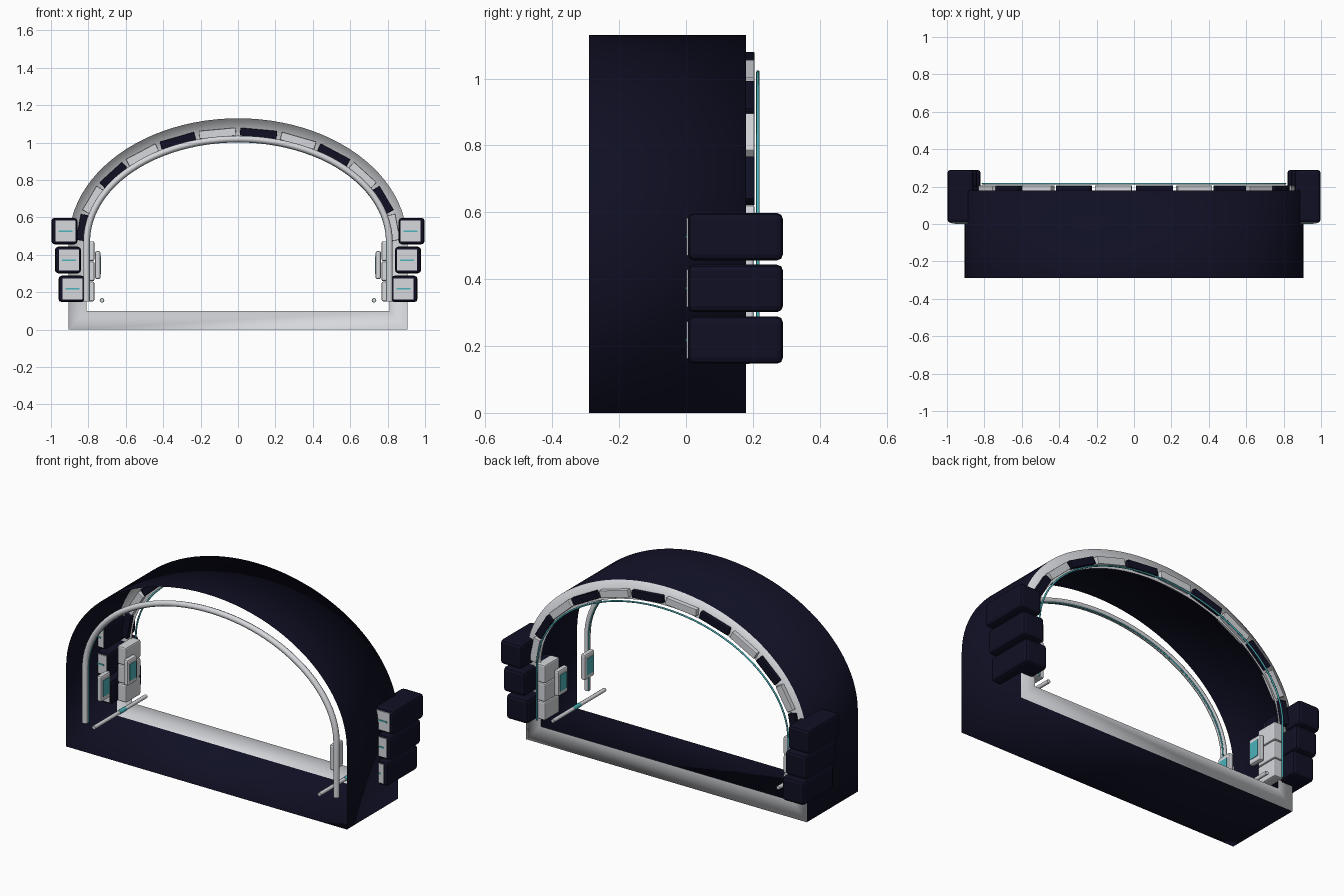
import bpy, bmesh, math
from mathutils import Matrix

cube = bpy.data.objects.get("Cube")
if cube:
    bpy.data.objects.remove(cube, do_unlink=True)


def material(name, color):
    m = bpy.data.materials.new(name)
    m.use_nodes = True
    m.diffuse_color = (*color, 1)
    m.node_tree.nodes["Principled BSDF"].inputs["Base Color"].default_value = (*color, 1)
    return m


navy = material("dark navy", (0.005, 0.005, 0.018))
grey = material("light grey", (0.68, 0.69, 0.72))
teal = material("teal glow", (0.07, 0.45, 0.5))

SPRING = 0.47      # height where the arch starts to curve
BACK, FRONT = 0.18, -0.29


def arch(rx, rz, bottom, steps=48):
    """Points (x, z) from the right foot over the top to the left foot."""
    pts = [(rx, bottom)]
    for i in range(steps + 1):
        a = math.pi * i / steps
        pts.append((rx * math.cos(a), SPRING + rz * math.sin(a)))
    return pts + [(-rx, bottom)]


def finish(name, bm, mats):
    me = bpy.data.meshes.new(name)
    bm.to_mesh(me)
    bm.free()
    for m in mats:
        me.materials.append(m)
    ob = bpy.data.objects.new(name, me)
    bpy.context.collection.objects.link(ob)
    return ob


def box(name, center, size, mat, bevel=0.0, turn=0.0):
    bm = bmesh.new()
    bmesh.ops.create_cube(bm, size=1)
    bmesh.ops.scale(bm, vec=size, verts=bm.verts)
    if bevel:
        bmesh.ops.bevel(bm, geom=bm.edges[:], offset=bevel, segments=2,
                        profile=0.5, affect='EDGES')
    bm.transform(Matrix.Translation(center) @ Matrix.Rotation(turn, 4, 'Y'))
    return finish(name, bm, [mat])


def tube(name, pts, radius, mat):
    cu = bpy.data.curves.new(name, 'CURVE')
    cu.dimensions = '3D'
    cu.bevel_depth = radius
    cu.bevel_resolution = 2
    cu.use_fill_caps = True
    sp = cu.splines.new('POLY')
    sp.points.add(len(pts) - 1)
    for p, co in zip(sp.points, pts):
        p.co = (*co, 1)
    cu.materials.append(mat)
    ob = bpy.data.objects.new(name, cu)
    bpy.context.collection.objects.link(ob)
    return ob


# Open-fronted shell with a light rim closing the back edge
bm = bmesh.new()
outer = arch(0.905, 0.66, 0.0)
inner = arch(0.81, 0.55, 0.1)
front = [bm.verts.new((x, FRONT, z)) for x, z in outer]
back = [bm.verts.new((x, BACK, z)) for x, z in outer]
rim = [bm.verts.new((x, BACK, z)) for x, z in inner]
n = len(outer)
for i in range(n):
    j = (i + 1) % n
    bm.faces.new((front[i], front[j], back[j], back[i]))
    bm.faces.new((back[i], back[j], rim[j], rim[i])).material_index = 1
for f in bm.faces:
    f.smooth = True
bm.normal_update()
finish("arch_shell", bm, [navy, grey])

# Alternating segments along the back rim
COUNT = 12
for i in range(COUNT):
    a = math.pi * (i + 0.5) / COUNT
    half = math.pi / COUNT * 0.45
    x, z = 0.84 * math.cos(a), SPRING + 0.585 * math.sin(a)
    tx, tz = -0.84 * math.sin(a), 0.585 * math.cos(a)
    length = 2 * half * math.hypot(tx, tz)
    box(f"rim_segment_{i + 1}", (x, 0.18, z), (length, 0.05, 0.042),
        navy if i % 2 else grey, 0.003, -math.atan2(tz, tx))

# Front pipe and the thin light lines
tube("front_pipe", [(x, -0.25, z) for x, z in arch(0.81, 0.55, 0.15)], 0.017, grey)
tube("front_light_line", [(x, -0.24, z) for x, z in arch(0.795, 0.535, 0.15)], 0.004, teal)
tube("back_light_line", [(x, 0.215, z) for x, z in arch(0.81, 0.55, 0.15)], 0.005, teal)

for side, s in (("left", 1), ("right", -1)):
    # Stacked outer pods with front plates
    for k in range(3):
        x, z = s * (0.89 + 0.019 * k), 0.218 + 0.1545 * k
        box(f"{side}_pod_{k + 1}", (x, 0.148, z), (0.14, 0.284, 0.142), navy, 0.018)
        px = x - s * 0.006
        box(f"{side}_pod_plate_{k + 1}", (px, 0.005, z), (0.106, 0.006, 0.112), grey)
        box(f"{side}_pod_light_{k + 1}", (px, 0.001, z), (0.075, 0.004, 0.008), teal)
        # Inner block column
        box(f"{side}_inner_block_{k + 1}", (s * 0.797, 0.135, 0.204 + 0.108 * k),
            (0.058, 0.135, 0.105), grey, 0.008)
    # Screens facing the passage
    for where, y in (("front", -0.165), ("back", 0.08)):
        box(f"{side}_{where}_screen_frame", (s * 0.75, y, 0.345),
            (0.03, 0.09, 0.15), grey, 0.01)
        box(f"{side}_{where}_screen", (s * 0.735, y, 0.345), (0.006, 0.058, 0.095), teal)
    # Floor guide rod
    tube(f"{side}_guide_rod", [(s * 0.727, FRONT, 0.157), (s * 0.727, 0.19, 0.157)],
         0.011, grey)
    tube(f"{side}_guide_light", [(s * 0.727, -0.06, 0.157), (s * 0.727, 0.0, 0.157)],
         0.0125, teal)
